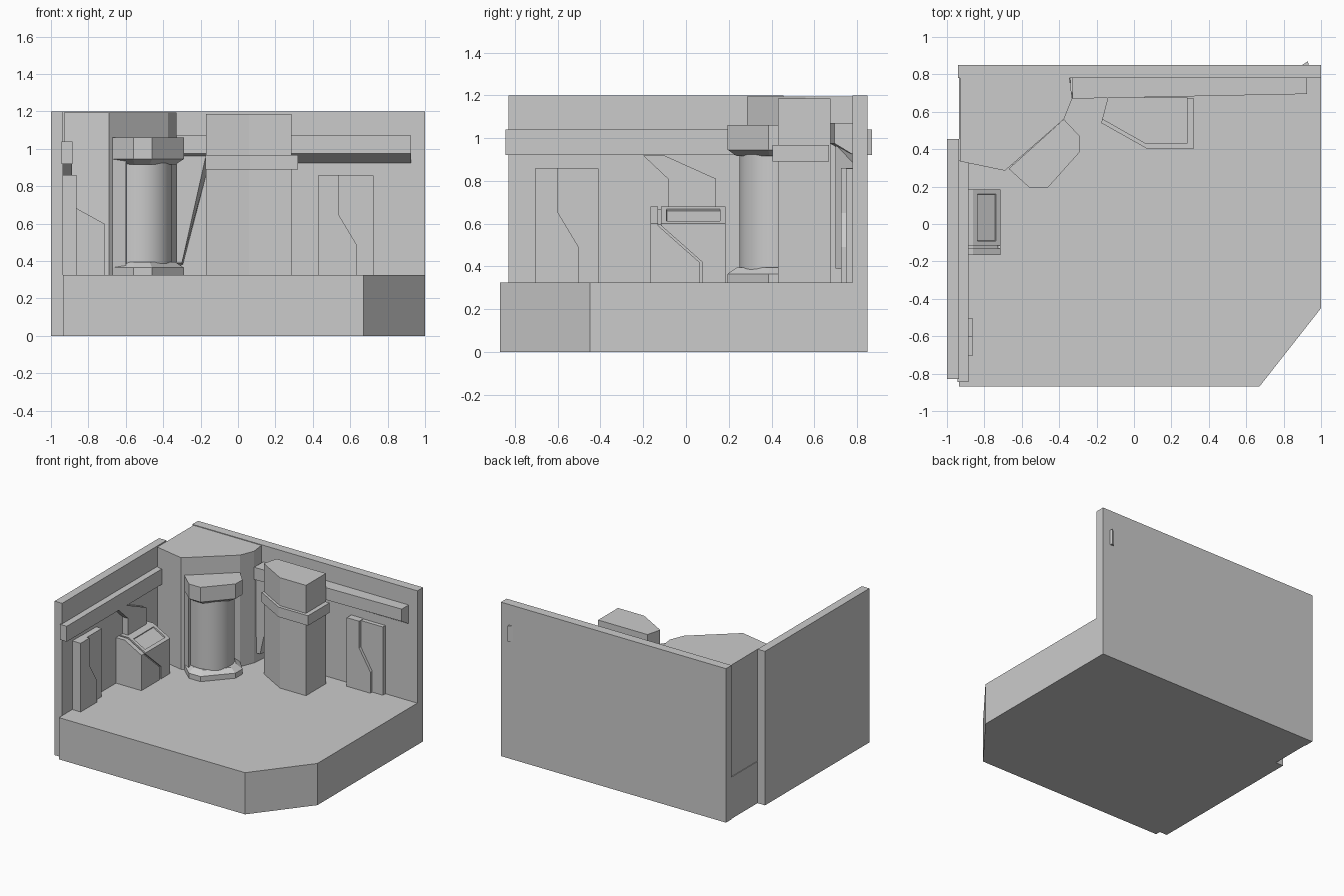
import bpy, bmesh, math
from mathutils import Vector

cube = bpy.data.objects.get("Cube")
if cube:
    bpy.data.objects.remove(cube, do_unlink=True)

grey = bpy.data.materials.new("plain_grey")
grey.use_nodes = True
grey.diffuse_color = (0.6, 0.6, 0.6, 1)
grey.node_tree.nodes["Principled BSDF"].inputs["Base Color"].default_value = (0.6, 0.6, 0.6, 1)

PLACE = {"x": lambda u, v, w: (w, u, v),
         "y": lambda u, v, w: (u, w, v),
         "z": lambda u, v, w: (u, v, w)}


def loft(name, axis, *rings, edit=None):
    """Join outlines, each given as (offset along axis, points), into a solid."""
    bm = bmesh.new()
    loops = [[bm.verts.new(PLACE[axis](u, v, w)) for u, v in pts] for w, pts in rings]
    for a, b in zip(loops, loops[1:]):
        for i in range(len(a)):
            j = (i + 1) % len(a)
            bm.faces.new((a[i], a[j], b[j], b[i]))
    bm.faces.new(loops[0])
    bm.faces.new(loops[-1])
    bmesh.ops.recalc_face_normals(bm, faces=bm.faces)
    if edit:
        edit(bm)
        bmesh.ops.recalc_face_normals(bm, faces=bm.faces)
    mesh = bpy.data.meshes.new(name)
    bm.to_mesh(mesh)
    bm.free()
    mesh.materials.append(grey)
    obj = bpy.data.objects.new(name, mesh)
    bpy.context.collection.objects.link(obj)
    return obj


def prism(name, axis, lo, hi, pts, edit=None):
    return loft(name, axis, (lo, pts), (hi, pts), edit=edit)


def rect(u0, u1, v0, v1):
    return [(u0, v0), (u1, v0), (u1, v1), (u0, v1)]


def toward(pts, centre, k):
    return [(centre[0] + (u - centre[0]) * k, centre[1] + (v - centre[1]) * k) for u, v in pts]


FLOOR = 0.325

# Floor and the two walls
prism("floor", "z", 0, FLOOR,
      [(-0.935, -0.87), (0.67, -0.87), (1, -0.45), (1, 0.8), (-0.935, 0.8)])
prism("back_wall", "y", 0.78, 0.85, rect(-0.94, 1, 0, 1.2))
prism("left_wall", "x", -1, -0.935, rect(-0.83, 0.455, 0, 1.2))

# Wall rails, with an undercut on the back one
loft("back_rail", "x",
     (-0.33, [(0.67, 0.975), (0.67, 1.07), (0.785, 1.07), (0.785, 0.92)]),
     (0.925, [(0.695, 0.975), (0.695, 1.07), (0.785, 1.07), (0.785, 0.92)]))
prism("left_rail", "y", -0.845, 0.34, rect(-0.945, -0.885, 0.92, 1.04))
prism("back_wall_stub", "z", 0.92, 1.04,
      [(0.89, 0.845), (0.935, 0.845), (0.93, 0.87)])

# Corner tower
tower = [(-0.93, 0.335), (-0.69, 0.285), (-0.375, 0.56), (-0.33, 0.67)]
loft("corner_tower", "z",
     (FLOOR, tower + [(-0.32, 0.785), (-0.93, 0.785)]),
     (1.195, tower + [(-0.345, 0.785), (-0.93, 0.785)]))
loft("tower_gusset", "y",
     (0.7, [(-0.34, 0.39), (-0.30, 0.39), (-0.17, 0.97), (-0.34, 0.97)]),
     (0.785, [(-0.34, 0.36), (-0.295, 0.38), (-0.16, 0.87), (-0.16, 0.97), (-0.34, 0.97)][:1]
      + [(-0.295, 0.38), (-0.165, 0.88), (-0.34, 0.97)]))

# Glass tube with its cap, base and side plate
axis_xy = (-0.52, 0.415)
pod = [(-0.67, 0.295), (-0.56, 0.195), (-0.46, 0.195), (-0.29, 0.385),
       (-0.29, 0.47), (-0.375, 0.56)]
waist = toward(pod, axis_xy, 0.8)
loft("tube_base", "z", (FLOOR, pod), (0.365, pod), (0.395, waist))
loft("tube_cap", "z", (0.915, waist), (0.945, pod), (1.06, pod))
prism("tube_side_plate", "z", FLOOR, 1.0,
      [(-0.67, 0.295), (-0.60, 0.25), (-0.58, 0.36)])
ring = [(axis_xy[0] + 0.165 * math.cos(a * math.pi / 24),
         axis_xy[1] + 0.165 * math.sin(a * math.pi / 24)) for a in range(48)]
tube = prism("tube", "z", 0.38, 0.93, ring)
bpy.context.view_layer.objects.active = tube
tube.select_set(True)
bpy.ops.object.shade_smooth_by_angle()
tube.select_set(False)

# Tall cabinet with a collar
cabinet = [(-0.17, 0.56), (0.06, 0.43), (0.285, 0.43), (0.285, 0.675), (-0.14, 0.675)]
collar = [(-0.175, 0.54), (0.065, 0.405), (0.32, 0.405), (0.32, 0.67), (-0.14, 0.67)]
prism("tall_cabinet", "z", FLOOR, 1.185, cabinet)
prism("cabinet_collar", "z", 0.89, 0.967, collar)


# Two-layer wall panels with a kinked edge
def wall_panel(name, axis, start, wall, thin, thick):
    prism(name + "_sheet", axis, *sorted((wall, thin)),
          rect(start, start + 0.295, FLOOR, 0.857))
    prism(name + "_cover", axis, *sorted((wall, thick)),
          [(start, FLOOR), (start + 0.203, FLOOR), (start + 0.203, 0.49),
           (start + 0.107, 0.65), (start + 0.107, 0.86), (start, 0.86)])


wall_panel("back_panel", "y", 0.43, 0.785, 0.748, 0.725)
wall_panel("left_panel", "x", -0.705, -0.94, -0.888, -0.863)


# Console: two blocks around a kinked groove, with a sloped top
def slope(drop=0.0, screen=False):
    def edit(bm):
        cut = bmesh.ops.bisect_plane(
            bm, geom=bm.verts[:] + bm.edges[:] + bm.faces[:], dist=1e-5,
            plane_co=(-0.715, 0, 0.6 - drop), plane_no=(0.08, 0, 0.145), clear_outer=True)
        edges = [e for e in cut["geom_cut"] if isinstance(e, bmesh.types.BMEdge)]
        bmesh.ops.holes_fill(bm, edges=edges, sides=0)
        bmesh.ops.recalc_face_normals(bm, faces=bm.faces)
        if screen:
            up = Vector((0.08, 0, 0.145)).normalized()
            top = max(bm.faces, key=lambda f: f.normal.dot(up))
            bmesh.ops.inset_region(bm, faces=[top], thickness=0.036, depth=0)
            bmesh.ops.inset_region(bm, faces=[top], thickness=0.002, depth=-0.015)
    return edit


def groove(shift):
    return [(-0.13 + shift, 0.68), (-0.13 + shift, 0.59),
            (0.062 + shift, 0.42), (0.062 + shift, FLOOR)]


prism("console_left", "x", -0.94, -0.715,
      [(-0.167, FLOOR), (-0.167, 0.68)] + groove(0), slope())
prism("console_right", "x", -0.94, -0.715,
      groove(0.014) + [(0.185, FLOOR), (0.185, 0.68)], slope(screen=True))
prism("console_core", "x", -0.94, -0.727, rect(-0.16, 0.18, FLOOR, 0.668), slope(0.012))

# Bracket with an overhanging hood above the console
prism("console_bracket", "x", -0.94, -0.888,
      [(-0.085, 0.66), (0.14, 0.66), (0.14, 0.81), (-0.1, 0.918), (-0.2, 0.918), (-0.085, 0.81)])
